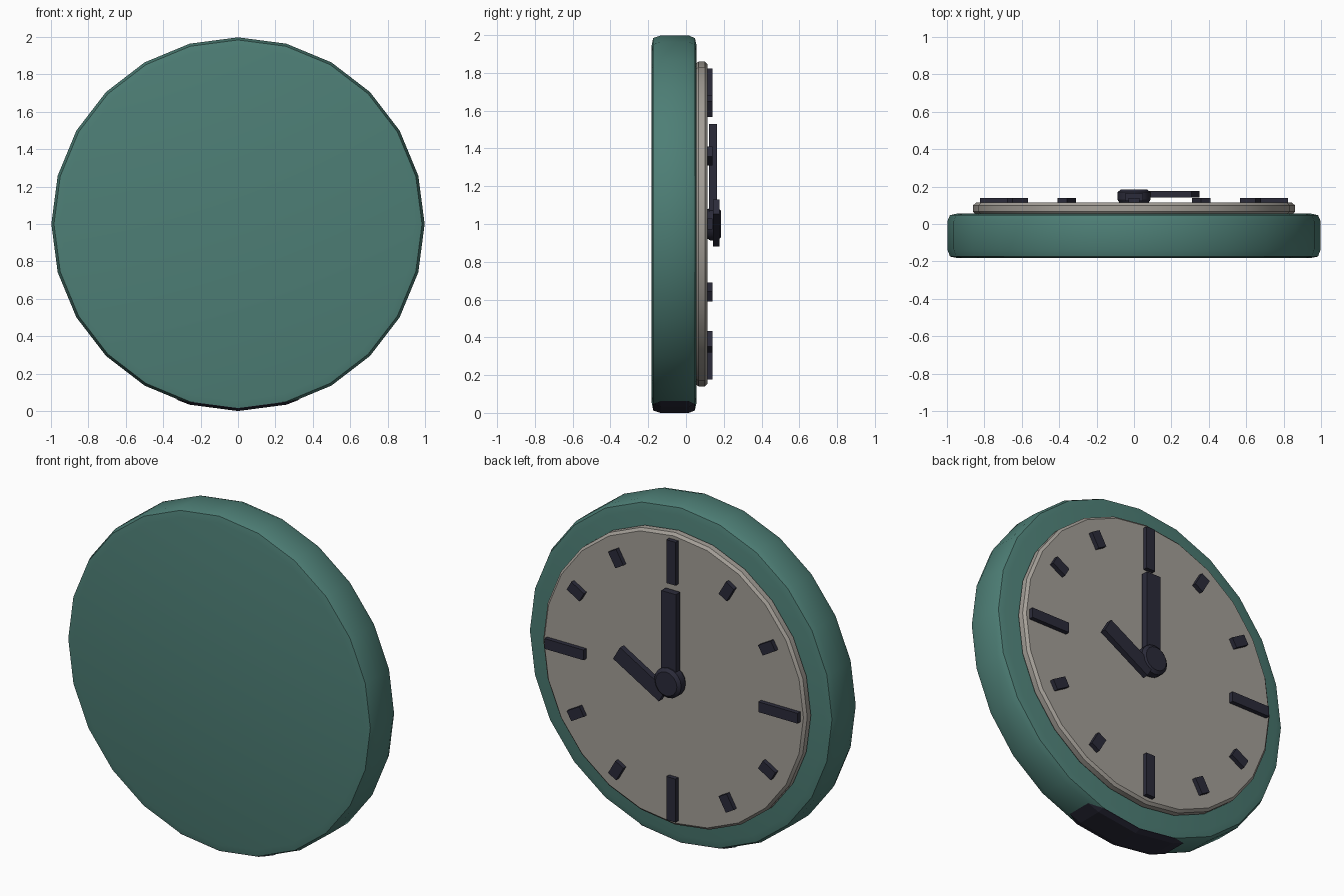
import bpy, bmesh
from math import sin, cos, pi, radians
from mathutils import Matrix, Vector

if "Cube" in bpy.data.objects:
    bpy.data.objects.remove(bpy.data.objects["Cube"], do_unlink=True)


def material(name, rgb):
    mat = bpy.data.materials.new(name)
    mat.use_nodes = True
    mat.diffuse_color = (*rgb, 1)
    mat.node_tree.nodes["Principled BSDF"].inputs["Base Color"].default_value = (*rgb, 1)
    return mat


GREEN = material("sea green", (0.075, 0.21, 0.18))
GREY = material("warm grey", (0.37, 0.345, 0.31))
NAVY = material("dark navy", (0.024, 0.024, 0.042))
CENTRE = Vector((0, 0, 1))


def finish(name, bm, mat, smooth=False):
    bmesh.ops.recalc_face_normals(bm, faces=bm.faces)
    mesh = bpy.data.meshes.new(name)
    bm.to_mesh(mesh)
    bm.free()
    mesh.materials.append(mat)
    obj = bpy.data.objects.new(name, mesh)
    bpy.context.collection.objects.link(obj)
    if smooth:
        bpy.ops.object.select_all(action="DESELECT")
        obj.select_set(True)
        bpy.context.view_layer.objects.active = obj
        bpy.ops.object.shade_smooth_by_angle(angle=radians(32))
    return obj


def point(radius, angle, y):
    """Point on the dial, with the angle measured from twelve towards +x."""
    return CENTRE + Vector((radius * sin(angle), y, radius * cos(angle)))


def disc(name, profile, mat, sides=24):
    """Turned disc around the y axis from (radius, y) pairs, capped at both ends."""
    bm = bmesh.new()
    rings = [[bm.verts.new(point(r, 2 * pi * i / sides, y)) for i in range(sides)]
             for r, y in profile]
    for a, b in zip(rings, rings[1:]):
        for i in range(sides):
            j = (i + 1) % sides
            bm.faces.new((a[i], a[j], b[j], b[i]))
    bm.faces.new(rings[0])
    bm.faces.new(rings[-1])
    return finish(name, bm, mat, smooth=True)


def bar(name, x, z, width, length, y0, y1, angle):
    """Flat bar centred at x, z and pointing along the dial angle."""
    bm = bmesh.new()
    place = (Matrix.Translation((x, (y0 + y1) / 2, z))
             @ Matrix.Rotation(angle, 4, "Y")
             @ Matrix.Diagonal((width, y1 - y0, length, 1)))
    bmesh.ops.create_cube(bm, size=1, matrix=place)
    return finish(name, bm, NAVY)


# Case and dial
disc("case", [(0.945, -0.182), (0.984, -0.174), (0.998, -0.135),
              (0.998, 0.015), (0.984, 0.047), (0.945, 0.056)], GREEN)
disc("dial", [(0.845, 0.05), (0.86, 0.066), (0.86, 0.1), (0.845, 0.114)], GREY)

# Dark pad wrapped under the case
bm = bmesh.new()
for y in (-0.135, 0.015):
    for deg, r in ((0, 1), (15, 1), (19.5, 0.995)):
        for side in {-1, 1} if deg else {1}:
            bm.verts.new(point(r, pi + side * radians(deg), y))
for y in (-0.174, 0.047):
    for deg in (-15, 0, 15):
        bm.verts.new(point(0.987, pi + radians(deg), y))
bmesh.ops.convex_hull(bm, input=bm.verts)
finish("bottom_pad", bm, NAVY)

# Hour marks, longer at each quarter
for hour in range(12):
    quarter = hour % 3 == 0
    angle = hour * pi / 6
    spot = point(0.697 if quarter else 0.72, angle, 0)
    bar(f"hour_mark_{hour or 12}", spot.x, spot.z, 0.06,
        0.255 if quarter else 0.095, 0.105, 0.14, angle)

# Hands and hub
bar("minute_hand", 0, 1.235, 0.095, 0.59, 0.122, 0.163, 0)
bar("hour_hand", 0.18, 1.005, 0.09, 0.344, 0.142, 0.177, radians(60))
disc("hub", [(0.075, 0.11), (0.088, 0.13), (0.088, 0.17), (0.07, 0.185)], NAVY, 16)
